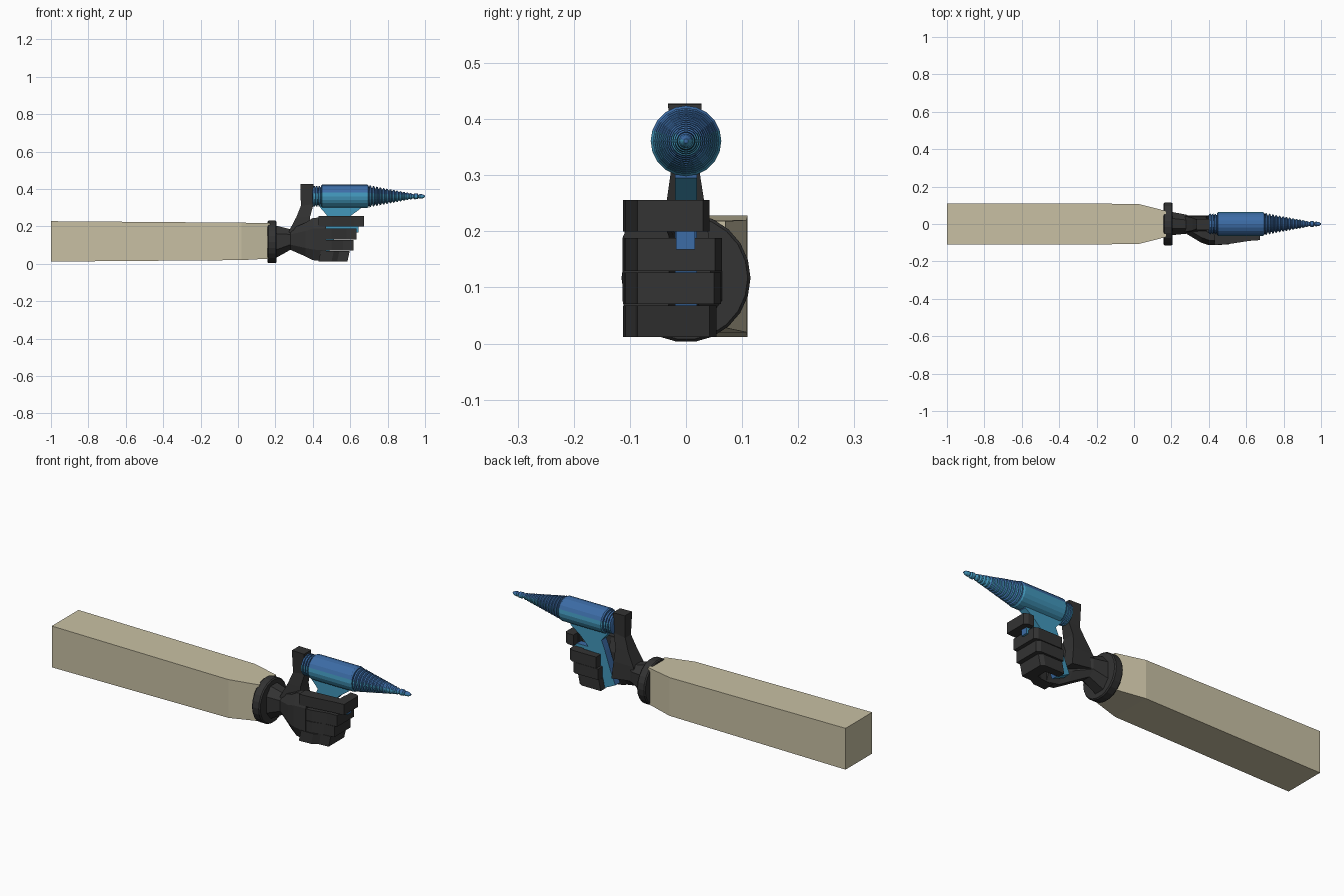
import bpy, bmesh, math
from mathutils import Vector

if "Cube" in bpy.data.objects:
    bpy.data.objects.remove(bpy.data.objects["Cube"])


def material(name, rgb):
    m = bpy.data.materials.new(name)
    m.diffuse_color = (*rgb, 1)
    m.use_nodes = True
    m.node_tree.nodes["Principled BSDF"].inputs["Base Color"].default_value = m.diffuse_color
    return m


TAN = material("tan_cloth", (0.58, 0.53, 0.37))
BLACK = material("black_glove", (0.033, 0.033, 0.033))
BLUE = material("blue_metal", (0.045, 0.15, 0.38))
TEAL = material("teal_metal", (0.055, 0.31, 0.50))


def make(name, verts, faces, mats):
    me = bpy.data.meshes.new(name)
    bm = bmesh.new()
    vs = [bm.verts.new(v) for v in verts]
    for f in faces:
        bm.faces.new([vs[i] for i in f])
    bmesh.ops.recalc_face_normals(bm, faces=bm.faces)
    bm.normal_update()
    for m in mats:
        me.materials.append(m)
    if len(mats) > 1:   # sides and undersides teal, top and ends blue
        for f in bm.faces:
            n = f.normal
            if n.z < 0.35 and abs(n.x) < 0.85:
                f.material_index = 1
    bm.to_mesh(me)
    bm.free()
    ob = bpy.data.objects.new(name, me)
    bpy.context.collection.objects.link(ob)
    return ob


def loft(name, rings, mats):
    """Skin equal-length rings of points and cap both ends."""
    n = len(rings[0])
    verts = [p for r in rings for p in r]
    faces = [list(range(n)), list(range(len(verts) - n, len(verts)))]
    for k in range(len(rings) - 1):
        for i in range(n):
            j = (i + 1) % n
            faces.append([k*n + i, k*n + j, (k+1)*n + j, (k+1)*n + i])
    return make(name, verts, faces, mats)


def rect_x(x, y0, y1, z0, z1):
    return [(x, y0, z0), (x, y1, z0), (x, y1, z1), (x, y0, z1)]


def oct_x(x, y0, y1, z0, z1):
    a, b = (y1 - y0) * 0.28, (z1 - z0) * 0.25
    return [(x, y0 + a, z0), (x, y1 - a, z0), (x, y1, z0 + b), (x, y1, z1 - b),
            (x, y1 - a, z1), (x, y0 + a, z1), (x, y0, z1 - b), (x, y0, z0 + b)]


def rect_z(x0, x1, y0, y1, z0, z1):
    # z0 at the back edge, z1 at the front edge
    return [(x0, y0, z0), (x1, y0, z1), (x1, y1, z1), (x0, y1, z0)]


def lathe(name, profile, zc, sides, mats):
    return loft(name, [[(x, r * math.cos(math.tau * i / sides),
                         zc + r * math.sin(math.tau * i / sides))
                        for i in range(sides)] for x, r in profile], mats)


# Sleeve and cuff
loft("sleeve", [rect_x(-1, -.11, .11, .012, .228), rect_x(.02, -.108, .108, .02, .22),
                rect_x(.17, -.07, .07, .028, .218)], [TAN])
lathe("cuff", [(.158, .110), (.164, .115), (.200, .115), (.206, .110)], .117, 22, [BLACK])

# Palm, from the wrist to the knuckles
loft("palm", [oct_x(.20, -.06, .065, .03, .205), oct_x(.28, -.052, .05, .075, .185),
              oct_x(.36, -.10, .0, .04, .22), oct_x(.40, -.113, -.02, .02, .245),
              oct_x(.47, -.112, -.03, .012, .25)], [BLACK])

# Thumb, rising behind the barrel
loft("thumb", [rect_z(.255, .40, -.045, .045, .11, .09), rect_z(.275, .39, -.042, .042, .18, .18),
               rect_z(.312, .385, -.035, .033, .25, .25), rect_z(.336, .404, -.025, .022, .31, .32),
               rect_z(.334, .404, -.032, .028, .428, .426)], [BLACK])


# Fingers: hooked outlines in plan, given a thickness
def finger(name, xe, y1, xt, z0, z1, drop=0.0):
    w = .055
    plan = [(.43, -.112), (.50, -.108), (xe - w, -.09), (xe, -.086), (xe, y1 - .012),
            (xe - .02, y1), (xt, y1), (xt, y1 - .038), (xe - w, y1 - .042),
            (xe - w, -.04), (.50, -.05), (.43, -.055)]
    loft(name, [[(x, y, z0) for x, y in plan],
                [(x + drop, y, z1) for x, y in plan]], [BLACK])


finger("index_finger", .674, .042, .622, .200, .256)
finger("middle_finger", .634, .064, .475, .129, .188)
finger("ring_finger", .617, .062, .465, .070, .127)
finger("little_finger", .585, .054, .455, .012, .068, .012)

# Barrel with grooved rear, smooth body, ribbed taper and tip
prof = [(.398, .042)]
for i in range(3):
    x = .402 + i * .014
    prof += [(x, .054), (x + .009, .055), (x + .010, .047), (x + .013, .047)]
prof += [(.444, .058), (.45, .063), (.690, .063), (.698, .058)]
N = 13
for i in range(N):
    x = .70 + i * .018
    r = .059 - .042 * i / (N - 1)
    prof += [(x, r * .80), (x + .004, r), (x + .011, r * .95), (x + .014, r * .78)]
prof += [(.938, .010), (.944, .016), (.960, .015), (.966, .008),
         (.972, .013), (.990, .010), (1.0, .004)]
lathe("barrel", prof, .361, 20, [BLUE, TEAL])

# Mount under the barrel flowing into a raked grip
loft("grip", [rect_z(.435, .66, -.02, .02, .325, .325), rect_z(.44, .655, -.02, .02, .30, .295),
              rect_z(.475, .60, -.02, .02, .26, .255), rect_z(.455, .545, -.02, .02, .21, .20),
              rect_z(.425, .50, -.02, .02, .12, .10), rect_z(.395, .465, -.02, .02, .045, .012)],
     [BLUE, TEAL])

# Trigger guard bar below the index finger
loft("trigger_guard", [rect_x(.50, -.018, .016, .175, .205),
                       rect_x(.645, -.018, .016, .168, .203)], [BLUE, TEAL])
